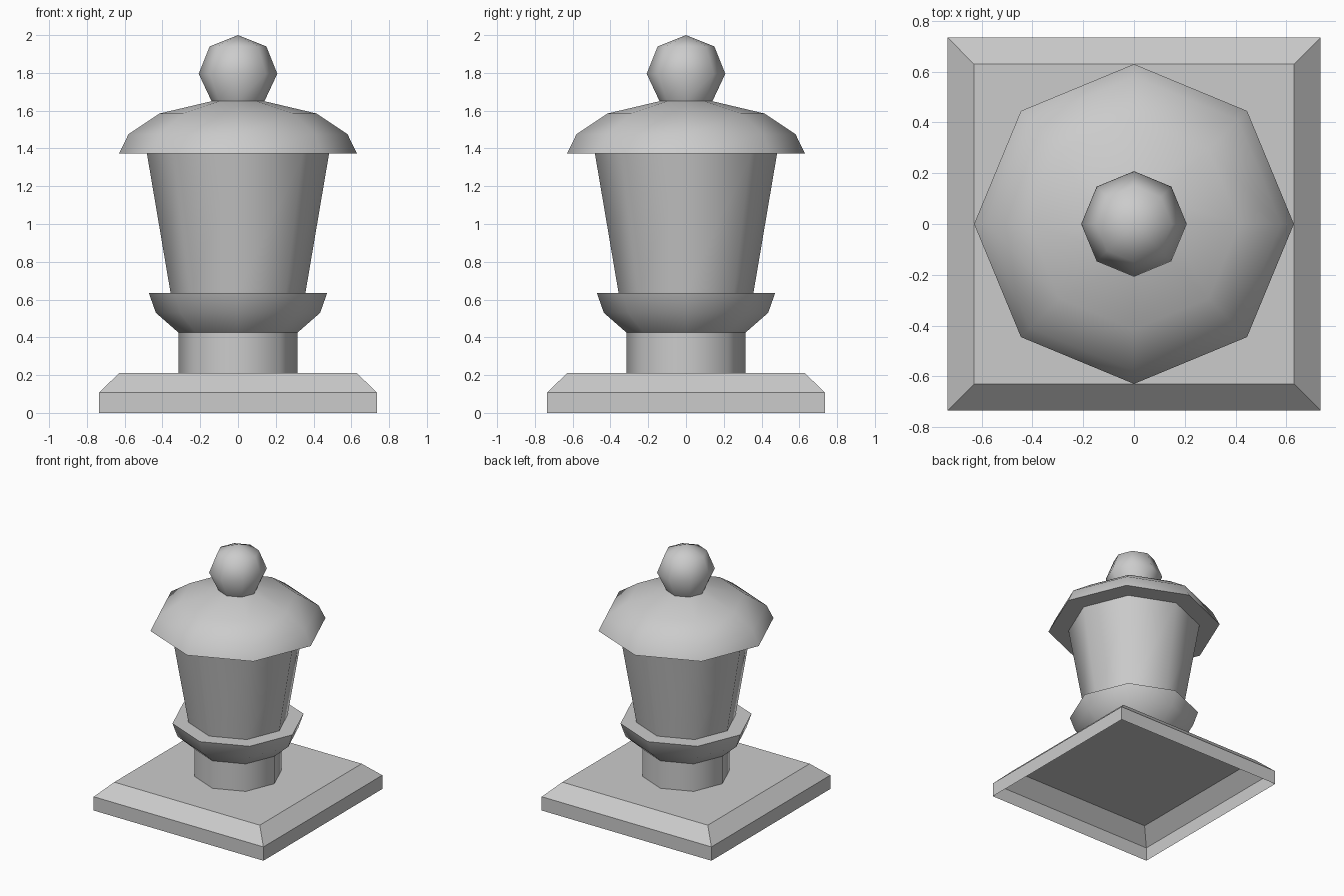
import bpy, bmesh
from math import cos, sin, pi, radians, sqrt

default = bpy.data.objects.get("Cube")
if default:
    bpy.data.objects.remove(default, do_unlink=True)

# One plain grey stone material
stone = bpy.data.materials.new("grey_stone")
stone.use_nodes = True
GREY = (0.6, 0.6, 0.6, 1)
stone.diffuse_color = GREY
stone.node_tree.nodes["Principled BSDF"].inputs["Base Color"].default_value = GREY


def lathe(name, profile, sides=8, turn=0.0, close_top=False, smooth=True):
    """Stack rings of (radius, height) listed from bottom to top."""
    bm = bmesh.new()
    rings = []
    for r, z in profile:
        if r == 0:
            rings.append([bm.verts.new((0, 0, z))] * sides)
        else:
            angles = [turn + 2 * pi * i / sides for i in range(sides)]
            rings.append([bm.verts.new((r * cos(a), r * sin(a), z)) for a in angles])
    for low, high in zip(rings, rings[1:]):
        for i in range(sides):
            j = (i + 1) % sides
            corners = [low[i], low[j], high[j], high[i]]
            bm.faces.new(list(dict.fromkeys(corners)))
    if close_top:
        bm.faces.new(rings[-1])
    mesh = bpy.data.meshes.new(name)
    bm.to_mesh(mesh)
    bm.free()
    mesh.materials.append(stone)
    obj = bpy.data.objects.new(name, mesh)
    bpy.context.collection.objects.link(obj)
    if smooth:
        bpy.ops.object.select_all(action="DESELECT")
        obj.select_set(True)
        bpy.context.view_layer.objects.active = obj
        bpy.ops.object.shade_smooth_by_angle(angle=radians(60))
    return obj


# Square chamfered plinth, hollow underneath
d = sqrt(2)
lathe("plinth", [(0.735 * d, 0), (0.735 * d, 0.108), (0.63 * d, 0.21)],
      sides=4, turn=pi / 4, close_top=True, smooth=False)

# Short neck
lathe("neck", [(0.315, 0.21), (0.315, 0.425)])

# Flared cup with a flat rim
lathe("cup", [(0.315, 0.425), (0.435, 0.53), (0.472, 0.635), (0.357, 0.635)])

# Tapered body
lathe("body", [(0.357, 0.635), (0.482, 1.372)])

# Domed cap with a flat underside
lathe("cap", [(0.482, 1.372), (0.63, 1.372), (0.58, 1.475),
              (0.415, 1.585), (0.14, 1.65)])

# Round finial
lathe("finial", [(0.14, 1.65), (0.208, 1.795), (0.15, 1.94), (0, 2.0)])
